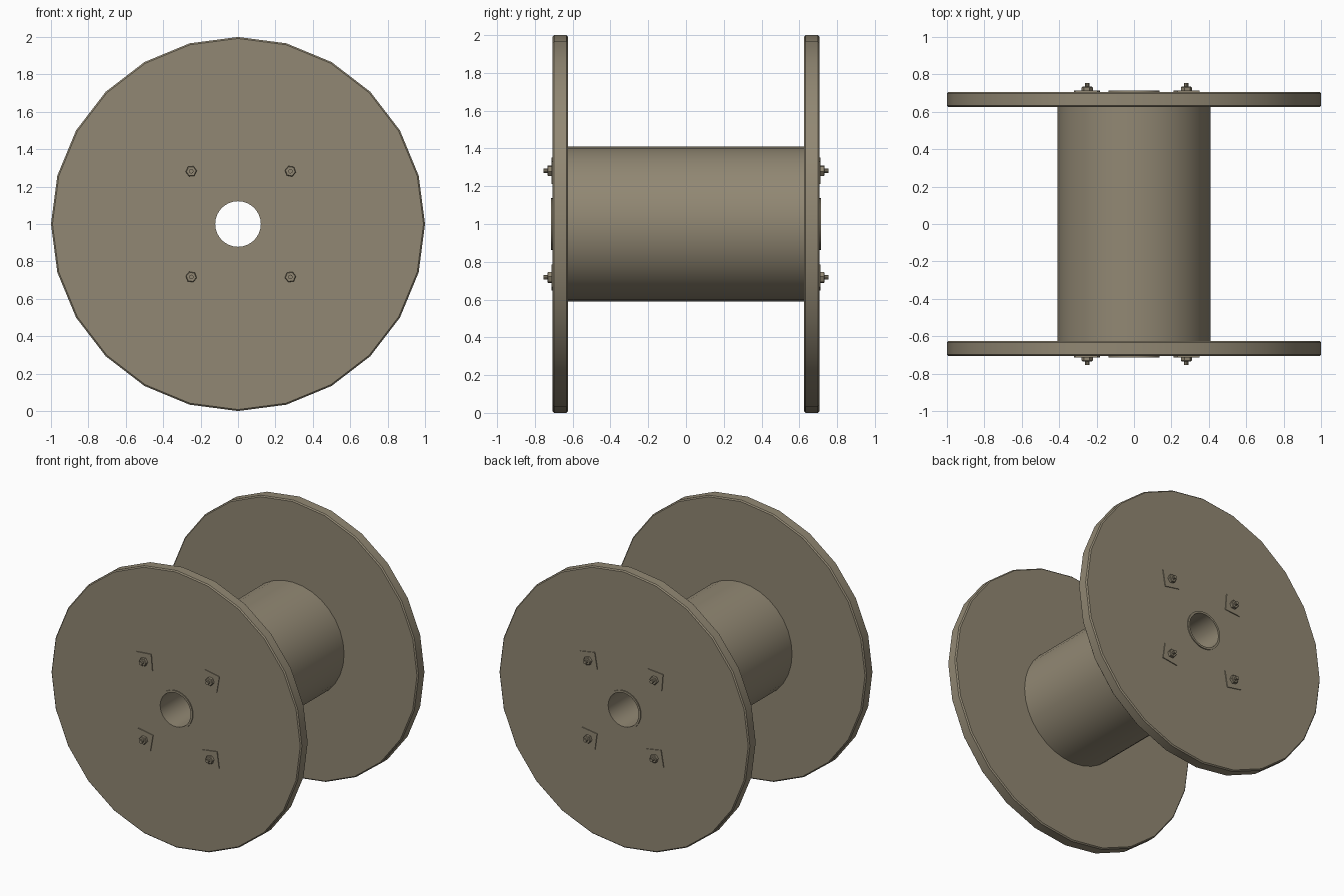
import bpy, math

if "Cube" in bpy.data.objects:
    bpy.data.objects.remove(bpy.data.objects["Cube"])

CENTRE_Z = 1.0

mat = bpy.data.materials.new("weathered wood")
mat.diffuse_color = (0.285, 0.245, 0.172, 1)
mat.use_nodes = True
mat.node_tree.nodes["Principled BSDF"].inputs["Base Color"].default_value = mat.diffuse_color


def lathe(name, profile, sides, x=0.0, z=CENTRE_Z, turn=0.0, closed=False, mirror=False, smooth=True):
    """Spin a (radius, y) profile round an axis parallel to y."""
    verts, faces = [], []
    n = len(profile)
    for i in range(sides):
        a = turn + 2 * math.pi * i / sides
        verts += [(x + r * math.sin(a), y, z + r * math.cos(a)) for r, y in profile]
    for i in range(sides):
        j = (i + 1) % sides
        for k in range(n if closed else n - 1):
            m = (k + 1) % n
            faces.append((i * n + k, j * n + k, j * n + m, i * n + m))
    if not closed:  # cap both ends
        faces.append([i * n for i in reversed(range(sides))])
        faces.append([i * n + n - 1 for i in range(sides)])
    me = bpy.data.meshes.new(name)
    me.from_pydata(verts, [], faces)
    me.materials.append(mat)
    ob = bpy.data.objects.new(name, me)
    bpy.context.collection.objects.link(ob)
    # consistent outward normals
    import bmesh
    bm = bmesh.new()
    bm.from_mesh(me)
    bmesh.ops.recalc_face_normals(bm, faces=bm.faces)
    bm.to_mesh(me)
    bm.free()
    if mirror:
        md = ob.modifiers.new("mirror", 'MIRROR')
        md.use_axis = (False, True, False)
    if smooth:
        bpy.ops.object.select_all(action='DESELECT')
        ob.select_set(True)
        bpy.context.view_layer.objects.active = ob
        bpy.ops.object.shade_smooth_by_angle(angle=math.radians(30))
    return ob


# Two round end flanges with a thin chamfer on the rim and a centre hole
b = 0.008
lathe("flange", [(0.13, -0.707), (1 - b, -0.707), (1, -0.707 + b),
                 (1, -0.625 - b), (1 - b, -0.625), (0.13, -0.625)],
      24, closed=True, mirror=True)

# Winding drum between the flanges, hollow around the axle sleeve
lathe("drum", [(0.13, -0.63), (0.41, -0.63), (0.41, 0.63), (0.13, 0.63)], 32, closed=True)

# Axle sleeve standing slightly proud of both flanges
lathe("axle_sleeve", [(0.122, -0.714), (0.137, -0.714), (0.137, 0.714), (0.122, 0.714)],
      32, closed=True)

# Bolts: square washer plate, hex nut and stud, mirrored to the back
bolts = [(-0.25, 1.282, 5), (0.28, 1.282, -10), (-0.25, 0.717, -10), (0.28, 0.717, 8)]
for x, z, tilt in bolts:
    t = math.radians(-tilt)
    plate_r = 0.06 * math.sqrt(2)
    lathe("washer_plate", [(plate_r, -0.705), (plate_r, -0.713)], 4, x, z,
          math.pi / 4 + t, mirror=True, smooth=False)
    lathe("nut", [(0.03, -0.710), (0.03, -0.730), (0.026, -0.734)], 6, x, z,
          math.pi / 6 + t, mirror=True, smooth=False)
    lathe("stud", [(0.012, -0.730), (0.012, -0.755)], 10, x, z, mirror=True)
